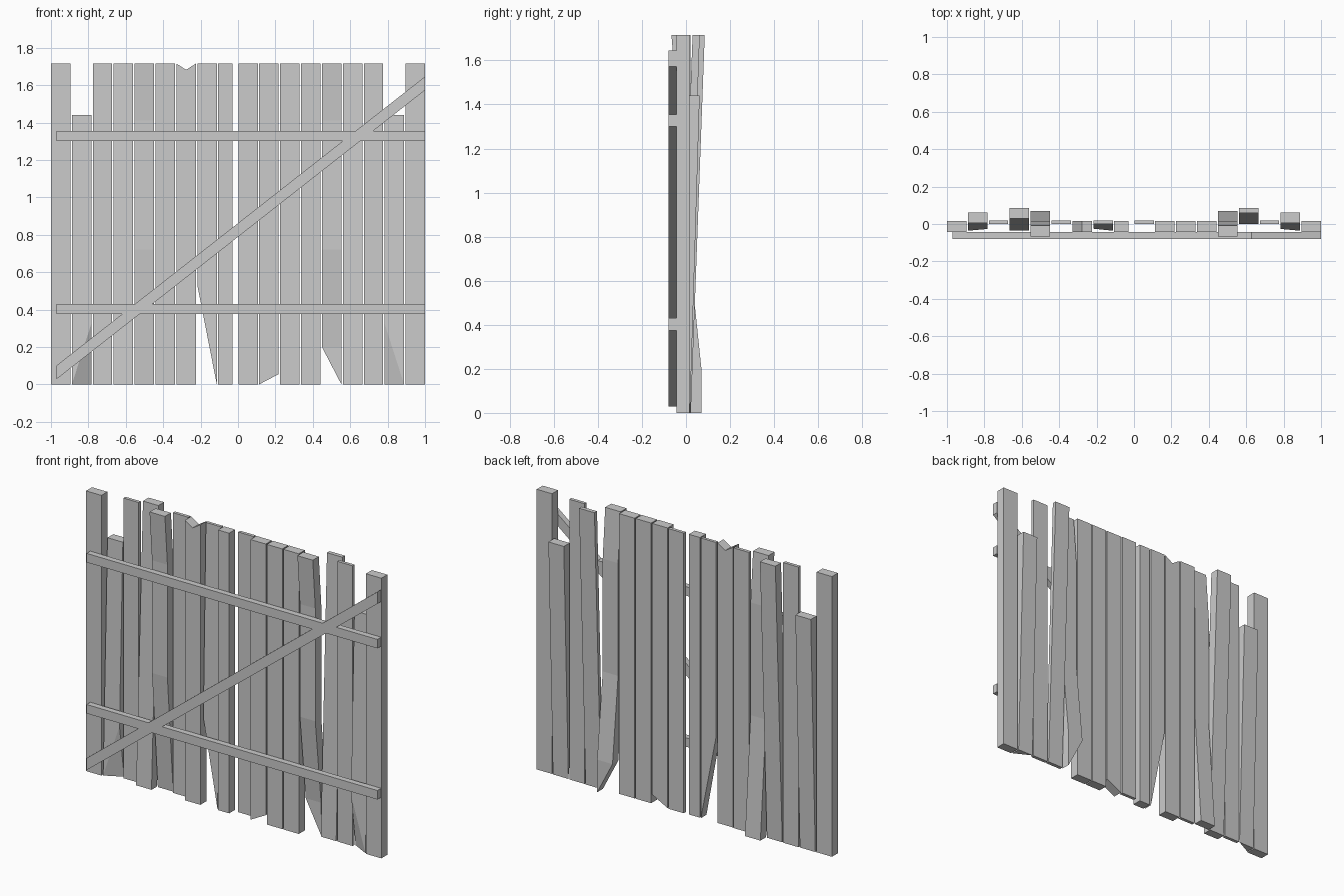
import bpy, bmesh
from mathutils import Vector

cube = bpy.data.objects.get("Cube")
if cube:
    bpy.data.objects.remove(cube, do_unlink=True)

wood = bpy.data.materials.new("weathered grey")
wood.use_nodes = True
GREY = (0.6, 0.6, 0.6, 1)
wood.diffuse_color = GREY
wood.node_tree.nodes["Principled BSDF"].inputs["Base Color"].default_value = GREY

TOP, FRONT, BACK = 1.715, -0.042, 0.016
PITCH, WIDTH = 0.1118, 0.104


def finish(name, bm):
    bmesh.ops.recalc_face_normals(bm, faces=bm.faces[:])
    mesh = bpy.data.meshes.new(name)
    bm.to_mesh(mesh)
    bm.free()
    mesh.materials.append(wood)
    obj = bpy.data.objects.new(name, mesh)
    bpy.context.collection.objects.link(obj)


def loft(sections):
    """Board through rectangular sections (x0, x1, z, front, back)."""
    bm = bmesh.new()
    rings = [[bm.verts.new(p) for p in ((a, f, z), (b, f, z), (b, k, z), (a, k, z))]
             for a, b, z, f, k in sections]
    for lo, hi in zip(rings, rings[1:]):
        for i in range(4):
            j = (i + 1) % 4
            bm.faces.new((lo[i], lo[j], hi[j], hi[i]))
    bm.faces.new(rings[0])
    bm.faces.new(rings[-1])
    return bm


def chop(bm, points, corner):
    """Slice off the side of the plane that holds the corner."""
    a, b, c = (Vector(p) for p in points)
    n = (b - a).cross(c - a).normalized()
    if n.dot(Vector(corner) - a) < 0:
        n = -n
    bmesh.ops.bisect_plane(bm, geom=bm.verts[:] + bm.edges[:] + bm.faces[:],
                           plane_co=a, plane_no=n, clear_outer=True)
    bmesh.ops.holes_fill(bm, edges=[e for e in bm.edges if e.is_boundary])


straight = [(0, FRONT, BACK), (TOP, FRONT, BACK)]
thin = [(0, 0, 0.02), (TOP, 0, 0.02)]
short = [(0, -0.036, 0.018), (1.44, 0.006, 0.062)]
bowed = [(0, 0.014, 0.07), (0.72, FRONT, BACK), (1.41, FRONT, BACK), (TOP, -0.066, -0.008)]
bowed_kink = [(0, 0.014, 0.07), (0.2, 0.014, 0.07)] + bowed[1:]

# Shapes that differ from the straight boards: (height, front, back)
shapes = {1: short, 16: short, 2: thin, 5: thin, 9: thin, 15: thin,
          3: [(0, -0.036, 0.018), (TOP, 0.03, 0.085)],
          14: [(0, 0, 0.022), (TOP, 0.06, 0.085)],
          4: bowed, 13: bowed_kink,
          7: [(0, -0.036, 0.018), (TOP, 0, 0.018)]}
# Broken feet: height of the break on the left or right edge
left_breaks = {7: 0.53, 13: 0.2}
right_breaks = {10: 0.055}

# Upright boards
for i in range(18):
    x0 = -1 + i * PITCH if i < 9 else 1 - WIDTH - (17 - i) * PITCH
    x1 = x0 + (0.075 if i == 8 else WIDTH)
    bm = loft([(x0, x1, *s) for s in shapes.get(i, straight)])
    if i in left_breaks:
        h = left_breaks[i]
        chop(bm, ((x0, 0, h), (x1, 0, 0), (x1, 1, 0)), (x0, 0, 0))
    if i in right_breaks:
        h = right_breaks[i]
        chop(bm, ((x1, 0, h), (x0, 0, 0), (x0, 1, 0)), (x1, 0, 0))
    if i in (1, 16):
        # Splintered front corner on the inner side
        inner, outer = (x1, x0) if i == 1 else (x0, x1)
        f, k = short[0][1:]
        chop(bm, ((outer, f, 0), (inner, f + 0.01, 0.32), (inner, k, 0)), (inner, f, 0))
    if i == 6:
        # Notched top
        edges = [e for e in bm.edges if all(v.co.z > 1 for v in e.verts)
                 and abs(e.verts[0].co.x - e.verts[1].co.x) > 0.05]
        cut = bmesh.ops.subdivide_edges(bm, edges=edges, cuts=1)
        for v in cut["geom_inner"]:
            if isinstance(v, bmesh.types.BMVert):
                v.co.z -= 0.033
    finish(f"board_{i + 1}", bm)


def rail(name, z_left, z_right, height):
    """Bar across the front with upright ends."""
    bm = loft([(-0.97, 1, z, -0.08, FRONT - 0.002) for z in (0, height)])
    for v in bm.verts:
        v.co.z += z_left if v.co.x < 0 else z_right
    finish(name, bm)


# Cross rails and brace
rail("lower_rail", 0.375, 0.375, 0.055)
rail("upper_rail", 1.3, 1.3, 0.055)
rail("diagonal_brace", 0.028, 1.573, 0.073)
